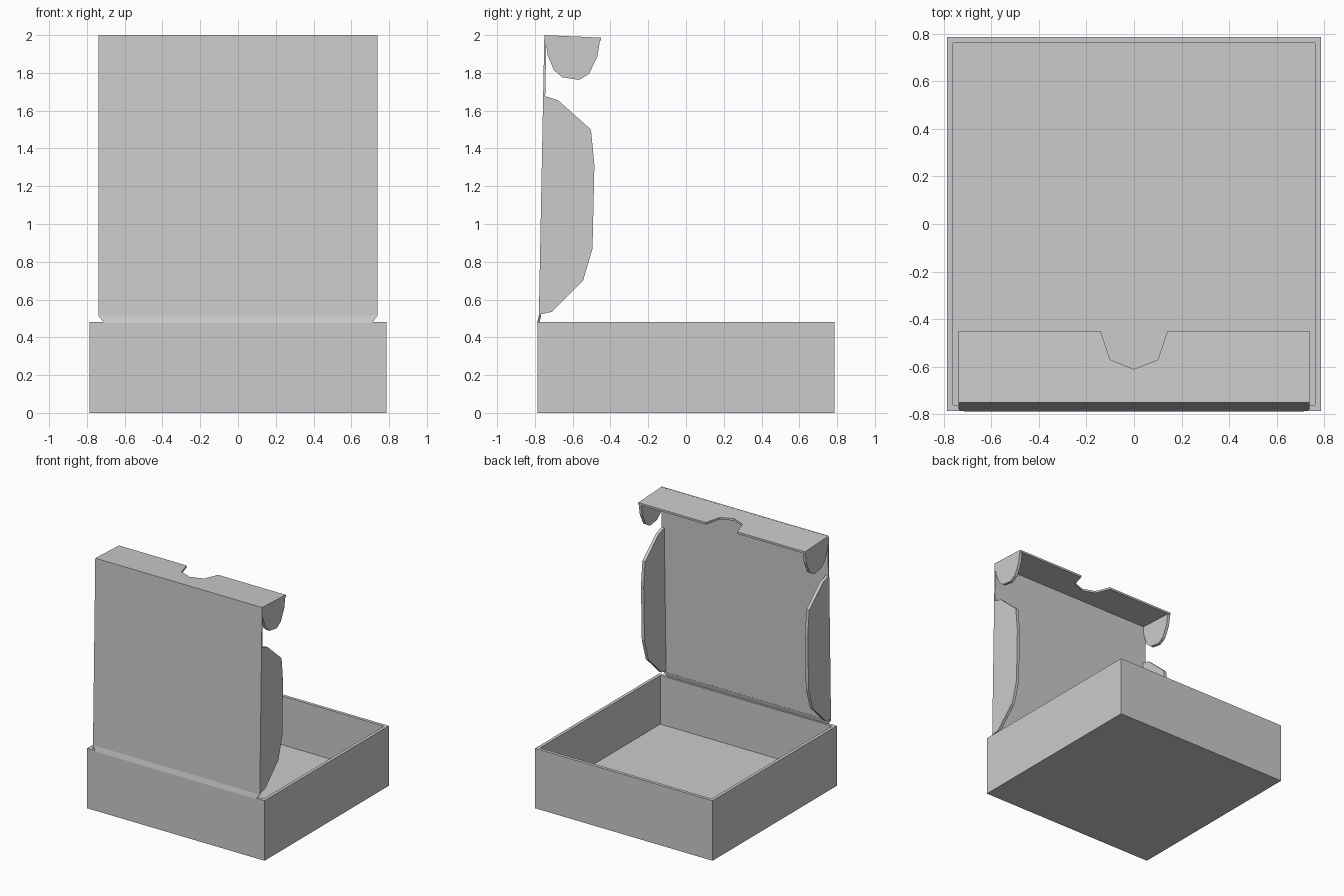
import bpy, bmesh
from mathutils import Vector

if "Cube" in bpy.data.objects:
    bpy.data.objects.remove(bpy.data.objects["Cube"])


def finish(name, bm, mirror=False):
    bmesh.ops.recalc_face_normals(bm, faces=bm.faces)
    mesh = bpy.data.meshes.new(name)
    bm.to_mesh(mesh)
    bm.free()
    obj = bpy.data.objects.new(name, mesh)
    bpy.context.collection.objects.link(obj)
    if mirror:
        obj.modifiers.new("mirror", 'MIRROR').use_bisect_axis[0] = False
    return obj


def sheet(name, outline, thickness, mirror=False):
    """Closed card sheet: a flat 3D outline extruded along a thickness vector."""
    bm = bmesh.new()
    a = [bm.verts.new(p) for p in outline]
    b = [bm.verts.new(Vector(p) + Vector(thickness)) for p in outline]
    bm.faces.new(a)
    bm.faces.new(b)
    for i in range(len(a)):
        j = (i + 1) % len(a)
        bm.faces.new((a[i], a[j], b[j], b[i]))
    return finish(name, bm, mirror)


# Open tray: box with the top inset and pushed down to the floor
HALF, TRAY_H, FLOOR = 0.785, 0.48, 0.09
bm = bmesh.new()
bmesh.ops.create_cube(bm, size=1)
for v in bm.verts:
    v.co = (v.co.x * 2 * HALF, v.co.y * 2 * HALF, (v.co.z + 0.5) * TRAY_H)
top = max(bm.faces, key=lambda f: f.calc_center_median().z)
bmesh.ops.inset_region(bm, faces=[top], thickness=0.036)
well = bmesh.ops.extrude_discrete_faces(bm, faces=[top])["faces"][0]
for v in well.verts:
    v.co.z = FLOOR
finish("tray", bm)

# Narrow hinge strip with clipped corners
LID_X = 0.738
sheet("lid_hinge",
      [(-0.71, -0.788, 0.475), (0.71, -0.788, 0.475),
       (LID_X, -0.779, 0.515), (-LID_X, -0.779, 0.515)], (0, 0.012, 0))

# Raised lid panel, leaning slightly back over the tray
sheet("lid_panel",
      [(-LID_X, -0.779, 0.515), (LID_X, -0.779, 0.515),
       (LID_X, -0.75, 2.0), (-LID_X, -0.75, 2.0)], (0, 0.011, 0))

# Top flap with a thumb notch in its free edge
edge = [(0.14, -0.45), (0.10, -0.57), (0, -0.61), (-0.10, -0.57), (-0.14, -0.45)]
plan = [(-LID_X, -0.75), (LID_X, -0.75), (LID_X, -0.45)] + edge + [(-LID_X, -0.45)]
sheet("lid_front_flap",
      [(x, y, 2.0 - (y + 0.75) * 0.045) for x, y in plan], (0, 0, -0.016))

# Long side flaps (mirrored)
side = [(-0.778, 0.52), (-0.71, 0.535), (-0.545, 0.70), (-0.495, 0.87),
        (-0.485, 1.31), (-0.503, 1.50), (-0.677, 1.655), (-0.755, 1.68)]
sheet("lid_side_flap", [(LID_X, y, z) for y, z in side], (-0.024, 0, 0), True)

# Small rounded ears at the ends of the top flap (mirrored)
ear = [(-0.745, 1.998), (-0.453, 1.985), (-0.47, 1.885), (-0.513, 1.795),
       (-0.566, 1.763), (-0.656, 1.777), (-0.70, 1.815), (-0.733, 1.895),
       (-0.74, 1.95)]
sheet("lid_ear", [(LID_X, y, z) for y, z in ear], (-0.024, 0, 0), True)
